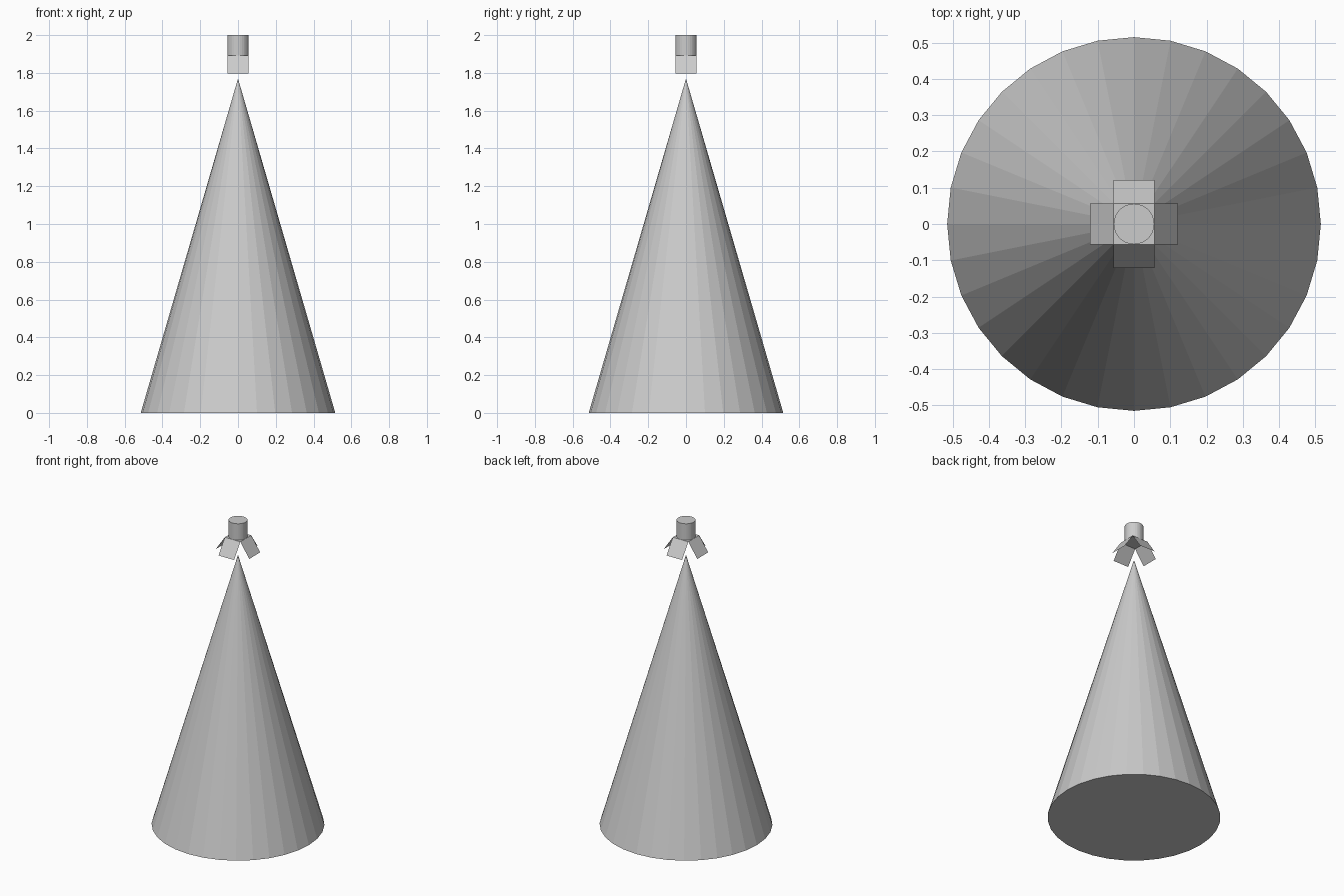
import bpy, bmesh
from math import pi
from mathutils import Matrix, Vector

if "Cube" in bpy.data.objects:
    bpy.data.objects.remove(bpy.data.objects["Cube"])


def make(name, bm):
    mesh = bpy.data.meshes.new(name)
    bm.to_mesh(mesh)
    bm.free()
    obj = bpy.data.objects.new(name, mesh)
    bpy.context.collection.objects.link(obj)
    return obj


def tapered(name, sides, r_bottom, r_top, z0, z1):
    bm = bmesh.new()
    bmesh.ops.create_cone(bm, cap_ends=True, segments=sides, radius1=r_bottom,
                          radius2=r_top, depth=z1 - z0,
                          matrix=Matrix.Translation((0, 0, (z0 + z1) / 2)))
    return make(name, bm)


# Large body cone and small top knob
tapered("cone_body", 32, 0.515, 0.0, 0.0, 1.77)
tapered("top_knob", 32, 0.056, 0.056, 1.892, 2.0)

# Square collar sheet with four flaps folded down and outwards
HALF, OUT, Z_TOP, Z_LOW = 0.0565, 0.1215, 1.892, 1.797
bm = bmesh.new()
bm.faces.new([bm.verts.new((x * HALF, y * HALF, Z_TOP))
              for x, y in ((-1, -1), (1, -1), (1, 1), (-1, 1))])
for i in range(4):
    turn = Matrix.Rotation(i * pi / 2, 3, 'Z')
    flap = ((HALF, -HALF, Z_TOP), (OUT, -HALF, Z_LOW),
            (OUT, HALF, Z_LOW), (HALF, HALF, Z_TOP))
    bm.faces.new([bm.verts.new(turn @ Vector(p)) for p in flap])
bmesh.ops.remove_doubles(bm, verts=bm.verts, dist=0.0001)
make("folded_collar", bm)
